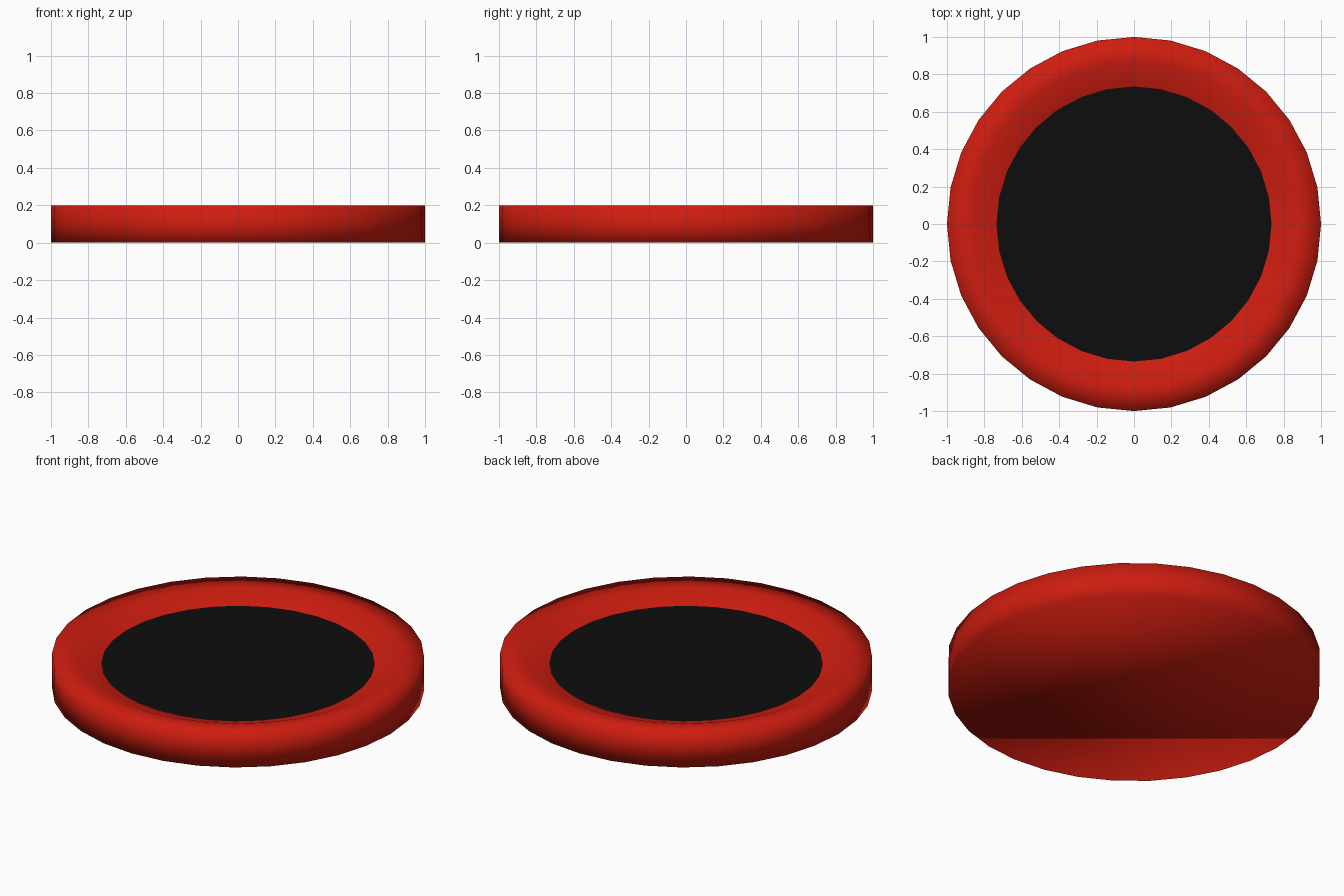
import bpy, bmesh, math

if "Cube" in bpy.data.objects:
    bpy.data.objects.remove(bpy.data.objects["Cube"])

SIDES = 32


def material(name, color):
    m = bpy.data.materials.new(name)
    m.diffuse_color = color
    m.use_nodes = True
    m.node_tree.nodes["Principled BSDF"].inputs["Base Color"].default_value = m.diffuse_color
    return m


def lathe(name, profile, mat, cap_start=False, smooth=True):
    """Revolve a (radius, z) profile around z."""
    bm = bmesh.new()
    rings = []
    for r, z in profile:
        rings.append([bm.verts.new((r * math.cos(2 * math.pi * i / SIDES),
                                    r * math.sin(2 * math.pi * i / SIDES), z))
                      for i in range(SIDES)])
    for a, b in zip(rings, rings[1:]):
        for i in range(SIDES):
            j = (i + 1) % SIDES
            bm.faces.new((a[i], a[j], b[j], b[i]))
    if cap_start:
        bm.faces.new(rings[0][::-1])
    for f in bm.faces:
        f.smooth = smooth
    me = bpy.data.meshes.new(name)
    bm.to_mesh(me)
    bm.free()
    ob = bpy.data.objects.new(name, me)
    me.materials.append(mat)
    bpy.context.collection.objects.link(ob)
    return ob


red = material("red", (0.62, 0.012, 0.005, 1))
black = material("black", (0.004, 0.004, 0.004, 1))

# Lower half of the puck, with its flat underside
lathe("base", [(1, 0), (1, 0.1)], red, cap_start=True)

# Upper half: side wall, flat rim and slope down to the recess
lathe("rim", [(1, 0.1), (1, 0.2), (0.87, 0.2), (0.735, 0.15)], red)

# Recessed black centre
bpy.ops.mesh.primitive_circle_add(vertices=SIDES, radius=0.735,
                                  fill_type='NGON', location=(0, 0, 0.15))
pad = bpy.context.object
pad.name = "centre_pad"
pad.data.materials.append(black)
